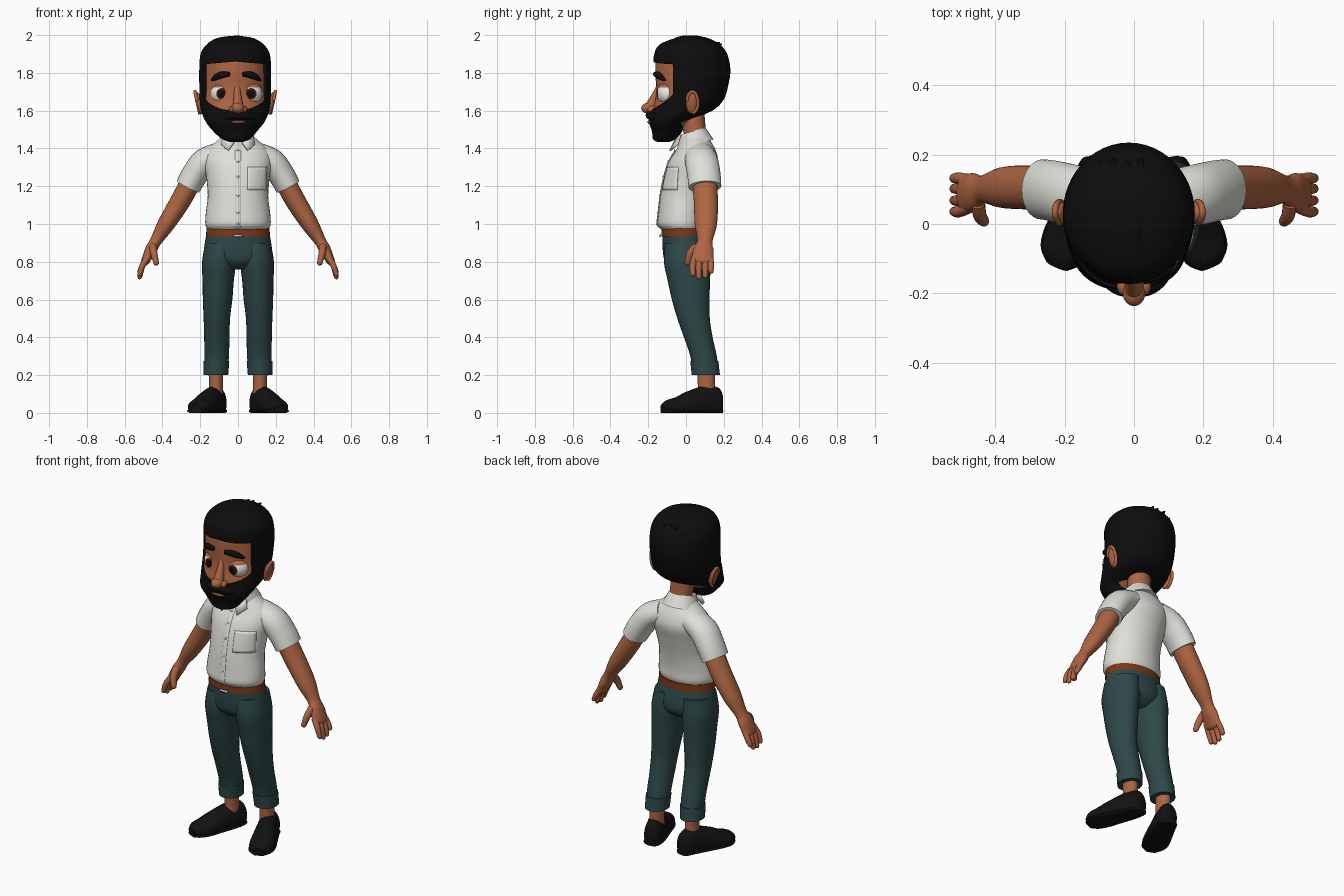
import bpy, bmesh
from math import sin, cos, pi, radians
from mathutils import Vector, Matrix

cube = bpy.data.objects.get("Cube")
if cube:
    bpy.data.objects.remove(cube, do_unlink=True)

CM = 0.01                      # part sizes are listed in hundredths of a unit
X, Y, Z = Vector((1, 0, 0)), Vector((0, 1, 0)), Vector((0, 0, 1))
SIDES = (("left", 1), ("right", -1))


def material(name, red, green, blue):
    mat = bpy.data.materials.new(name)
    mat.use_nodes = True
    colour = (red, green, blue, 1)
    mat.diffuse_color = colour
    shader = next(n for n in mat.node_tree.nodes if n.type == "BSDF_PRINCIPLED")
    shader.inputs["Base Color"].default_value = colour
    return mat


skin = material("warm skin", .42, .13, .055)
black = material("black hair", .004, .004, .004)
white = material("off white cloth", .74, .74, .69)
teal = material("dark teal cloth", .027, .064, .065)
leather = material("brown leather", .2, .038, .008)
shoe_black = material("black shoe", .006, .006, .006)
eye_white = material("eye white", .8, .8, .77)
iris_brown = material("iris brown", .045, .018, .008)
lip = material("lip brown", .25, .06, .035)
metal = material("pale metal", .6, .58, .5)


def finish(name, bm, *mats):
    bmesh.ops.recalc_face_normals(bm, faces=bm.faces)
    mesh = bpy.data.meshes.new(name)
    bm.to_mesh(mesh)
    bm.free()
    for mat in mats:
        mesh.materials.append(mat)
    obj = bpy.data.objects.new(name, mesh)
    bpy.context.collection.objects.link(obj)
    return obj


def spline(rows, steps=4):
    """Smoothly fill in the rows between the given ones."""
    padded = [rows[0]] + rows + [rows[-1]]
    result = []
    for group in zip(padded, padded[1:], padded[2:], padded[3:]):
        for k in range(steps):
            t = k / steps
            result.append([.5 * CM * (2*b + (c-a)*t + (2*a-5*b+4*c-d)*t*t + (3*b-a-3*c+d)*t**3)
                           for a, b, c, d in zip(*group)])
    return result + [[v * CM for v in rows[-1]]]


def loft(name, rows, mat, ref=Y, flat=False, tip=False, floor=None, side=1, shift=0, sides=28):
    """Skin ellipses (x, y, z, radius along ref, radius across) into a solid."""
    path = spline(rows)
    centres = [Vector(r[:3]) for r in path]
    rings = []
    for i, row in enumerate(path):
        ahead, behind = centres[min(i + 1, len(path) - 1)], centres[max(i - 1, 0)]
        tangent = Z if flat else (ahead - behind).normalized()
        rings.append((centres[i], tangent, row[3], row[4]))
    if tip:
        c, t, a, b = rings[-1]
        for angle in (.5, 1, 1.45):
            rings.append((c + t * min(a, b) * sin(angle), t, a * cos(angle), b * cos(angle)))
    bm = bmesh.new()
    loops = []
    for c, t, a, b in rings:
        u = (ref - t * ref.dot(t)).normalized()
        v = t.cross(u)
        loop = []
        for k in range(sides):
            angle = 2 * pi * k / sides
            p = c + u * a * cos(angle) + v * b * sin(angle)
            if floor is not None:
                p.z = max(p.z, floor)
            loop.append(bm.verts.new((p.x * side + shift * CM, p.y, p.z)))
        loops.append(loop)
    for low, high in zip(loops, loops[1:]):
        for k in range(sides):
            n = (k + 1) % sides
            bm.faces.new((low[k], low[n], high[n], high[k]))
    bm.faces.new(loops[0])
    bm.faces.new(loops[-1])
    return finish(name, bm, mat)


def pair(name, rows, mat, **options):
    for label, side in SIDES:
        loft(f"{label}_{name}", rows, mat, side=side, **options)


def ball(name, centre, radii, *mats, turn=None):
    bm = bmesh.new()
    bmesh.ops.create_uvsphere(bm, u_segments=28, v_segments=18, radius=1)
    bm.transform(Matrix.LocRotScale(Vector(centre) * CM, turn, Vector(radii) * CM))
    return finish(name, bm, *mats)


def plate(name, points, mat, thickness=.008):
    bm = bmesh.new()
    bm.faces.new([bm.verts.new(Vector(p) * CM) for p in points])
    obj = finish(name, bm, mat)
    obj.modifiers.new("thickness", "SOLIDIFY").thickness = thickness
    return obj


# Head and neck
loft("face", [(-1.5, -9.5, 150, 6.5, 9), (-1.5, -6.5, 156, 10.5, 15), (-1.5, -2.5, 161, 15, 17),
              (-1.5, 1, 166, 17.5, 17.6), (-1.5, 2.5, 172, 18.3, 17.8), (-1.5, 3, 180, 19.2, 17.8),
              (-1.5, 2.5, 188, 18, 17), (-1.5, 2, 192, 12, 12)], skin, flat=True, sides=40)
loft("neck", [(0, 6, 138, 6.5, 7), (0, 4.5, 150, 6, 6.5), (-1, 3, 162, 6.5, 7)], skin)

# Hair and beard in one mass, opened at the face
hair = loft("hair_and_beard", [
    (-1, -12, 143.3, 3, 3), (-1, -11.5, 145, 6, 7.5), (-1.5, -10, 149, 8, 11.5),
    (-1.5, -9.5, 154, 10, 15.5), (-1.5, -2.5, 160, 16.5, 18), (-1.5, 1, 166, 19, 18.8),
    (-1.5, 2.5, 174, 20, 19), (-1.5, 3, 182, 20.5, 19), (-1.5, 2.5, 190, 19.3, 18.3),
    (-1.5, 2, 195, 16, 15.2), (-1.5, 3, 198.3, 9, 10), (-1.5, 4, 199.4, 3, 4)],
    black, flat=True, sides=48)
outline = [(-.015 + .17 * cos(pi + pi * k / 20), 1.7 + .1 * sin(pi + pi * k / 20)) for k in range(21)]
outline += [(.155, 1.845), (-.015, 1.86), (-.185, 1.845)]
bm = bmesh.new()
opening = bm.faces.new([bm.verts.new((x, -.5, z)) for x, z in outline])
grown = bmesh.ops.extrude_face_region(bm, geom=[opening])["geom"]
bmesh.ops.translate(bm, vec=Y * .43, verts=[g for g in grown if isinstance(g, bmesh.types.BMVert)])
cutter = finish("face_opening_cutter", bm, black)
cutter.hide_render = True
cut = hair.modifiers.new("face opening", "BOOLEAN")
cut.operation, cut.solver, cut.object = "DIFFERENCE", "EXACT", cutter
graph = bpy.context.evaluated_depsgraph_get()
hair.data = bpy.data.meshes.new_from_object(hair.evaluated_get(graph))
hair.modifiers.clear()
bpy.data.objects.remove(cutter, do_unlink=True)

# Swept locks over the crown
for i, x in enumerate((-9, -5, -1, 3, 7)):
    drop = (x + 1) ** 2 * .05
    loft(f"hair_lock_{i}", [(x, -14, 190 - drop, 1, 1.5), (x + 1, -5, 197 - drop, 1.8, 2.6),
                            (x, 6, 198 - drop, 1.7, 2.6), (x - 1, 15, 195.5 - drop, 1.2, 1.8),
                            (x - 1, 18 + i % 2, 196 - drop, .3, .4)], black, ref=Z, sides=12)

# Face features
pair("eyebrow", [(3.5, -16.5, 179.3, 1.1, 1), (7.5, -15.2, 179, 1.8, 1.4), (11, -13, 177.5, 1.5, 1.2),
                 (13, -11, 176, .5, .5)], black, ref=Z, shift=-1, sides=14)
pair("moustache", [(-1, -19, 157.5, 2.2, 2.4), (4, -18.5, 157.5, 2.3, 2.2), (8, -16, 156.5, 1.9, 1.8),
                   (11.5, -12, 155.5, .5, .5)], black, ref=Z, sides=16)
ball("mouth", (0, -18.8, 154), (4, 1.6, 1), lip)
loft("nose_bridge", [(-.5, -13.5, 174, 1.5, 1.8), (-.3, -16, 168, 2.2, 2), (0, -18.5, 162.5, 3, 2.8)], skin)
ball("nose_tip", (0, -19.7, 161.3), (3.3, 4, 2.9), skin)
for label, side in SIDES:
    ball(f"{label}_nostril", (side * 2.9, -18, 160.6), (2, 2.6, 1.9), skin)
    x = -.8 + side * 7.7
    eye = ball(f"{label}_eye", (x, -9.5, 169), (6, 6, 6), eye_white, iris_brown, black,
               turn=Matrix.Rotation(pi / 2, 3, "X").to_quaternion())
    for face in eye.data.polygons:
        facing = -face.normal.y
        face.material_index = 2 if facing > .965 else 1 if facing > .89 else 0
    lid = ball(f"{label}_eyelid", (x, -9.5, 169), (6.3, 6.3, 6.3), skin)
    bm = bmesh.new()
    bm.from_mesh(lid.data)
    spare = [f for f in bm.faces if f.normal.z < .55]
    bmesh.ops.delete(bm, geom=spare, context="FACES")
    bm.to_mesh(lid.data)
    bm.free()
    # Ears: thin bowl with a raised rim
    lean = Matrix.Rotation(side * radians(14), 3, "Y").to_quaternion()
    ball(f"{label}_ear", (-1.5 + side * 19, 3.2, 164), (1.8, 3.2, 6), skin, turn=lean)
    rim = [(-1.5 + side * (20 + 1.3 * sin(a)), 3.4 + 3 * cos(a), 164.3 + 5.8 * sin(a), .9, .9)
           for a in (-1.5, -.7, 0, .8, 1.6, 2.4, 3)]
    loft(f"{label}_ear_rim", rim, skin, ref=X, sides=10)

# Shirt
shirt = loft("shirt_body", [
    (0, -1.5, 97, 11.3, 16), (0, -2, 100, 13, 17.3), (0, -1.7, 106, 12.8, 17), (0, -.5, 115, 13, 16),
    (0, 1.7, 125, 13.3, 16.8), (0, 4, 133, 13, 18), (0, 5.2, 139, 10.5, 16.5),
    (0, 5, 144, 8, 11), (0, 5, 147, 6, 7.5)], white, flat=True, sides=40)
pair("sleeve", [(9, 7, 137, 8, 6.5), (17.5, 8.3, 133, 8.8, 7.2), (23, 9.5, 126, 8.8, 7),
                (26.5, 10, 119.7, 8.7, 6.7)], white)
loft("collar", [(0, 5, 142, 10, 10.5), (0, 3, 149, 7.5, 7.5)], white)
for label, side in SIDES:
    wing = [(1, -5.2, 144.5), (7.5, -2.5, 147), (9, -4, 142), (5, -8.2, 138.5)]
    plate(f"{label}_collar_wing", [(side * x, y, z) for x, y, z in wing], white)
front = [(0, -12.7, 97.5, .5, 1.6), (0, -15, 100, .5, 1.6), (0, -14.5, 106, .5, 1.6),
         (0, -13.5, 115, .5, 1.6), (0, -11.6, 125, .5, 1.6), (0, -9, 133, .5, 1.6), (0, -5.5, 139, .5, 1.6)]
loft("button_strip", front, white, sides=12)
for i, (x, y, z, *rest) in enumerate(front[1:]):
    ball(f"shirt_button_{i}", (x, y - .5, z), (.7, .3, .7), white)
bm = bmesh.new()
bmesh.ops.create_grid(bm, x_segments=8, y_segments=8, size=1)
bm.transform(Matrix.Translation((.1, -.3, 1.24)) @ Matrix.Rotation(pi / 2, 4, "X")
             @ Matrix.Diagonal((.05, .06, 1, 1)))
pocket = finish("chest_pocket", bm, white)
wrap = pocket.modifiers.new("wrap", "SHRINKWRAP")
wrap.target, wrap.wrap_method = shirt, "PROJECT"
wrap.use_project_y, wrap.use_positive_direction = True, True
thick = pocket.modifiers.new("thickness", "SOLIDIFY")
thick.thickness, thick.offset = .009, 0

# Arms and hands
pair("arm", [(23, 9.5, 126, 6.6, 5.4), (30, 10.5, 113, 6.4, 5.4), (38, 10.5, 100, 5.9, 4.6),
             (43.5, 10, 91, 4, 3.1), (46, 9.3, 86.5, 5.4, 3.1), (49, 8.7, 80.5, 5.7, 2.3)], skin, tip=True)
for i, y in enumerate((3.6, 6.8, 10.2, 13.2)):
    reach = (1.5, 0, .5, 3)[i]
    pair(f"finger_{i}", [(47.5, y * .8 + 2, 83, 1.8, 1.7), (50.5, y, 78, 1.7, 1.6),
                         (52, y, 72 + reach, 1.4, 1.3)], skin, tip=True, sides=14)
pair("thumb", [(45, 6, 88, 2.4, 2), (44.5, 2.5, 84.5, 2.2, 1.9), (43.3, .8, 79.5, 1.6, 1.5)],
     skin, tip=True, sides=14)

# Trousers and belt
loft("trouser_hips", [(0, -1, 97, 11.3, 16.2), (0, -.5, 92, 12, 17.2), (0, .3, 85, 12.5, 18),
                      (0, .5, 80, 11.5, 16), (0, .5, 76, 7, 9)], teal, flat=True, sides=36)
pair("trouser_leg", [(9, .5, 90, 11.5, 8.3), (10, .7, 80, 12.4, 9), (10.5, 1.5, 70, 11.2, 8.3),
                     (10.8, 2.5, 60, 10, 7.8), (11.2, 4, 50, 8.6, 7), (11.2, 6.5, 40, 7.6, 6.7),
                     (11.3, 9.3, 30, 7, 6.5), (11.6, 10.4, 20.5, 7, 6.1)], teal, flat=True)
pair("trouser_cuff", [(11.4, 9.7, 27.5, 7.4, 6.8), (11.7, 10.5, 20, 7.5, 6.5)], teal, flat=True)
loft("belt", [(0, -1, 93.5, 12.1, 17), (0, -1, 98, 11.9, 16.6)], leather, flat=True, sides=40)
plate("belt_buckle", [(-2.5, -13.3, 93.2), (2.5, -13.3, 93.2), (2.5, -13.3, 94.4), (-2.5, -13.3, 94.4)], metal)

# Ankles and shoes
pair("ankle", [(11.7, 11, 8, 4.8, 3.9), (11.7, 10.8, 16, 4.6, 3.7), (11.7, 10.5, 25, 5, 4)], skin, flat=True)
foot = [(10, 19.3, 5, 4.5, 2.5), (10.4, 17.5, 5, 8, 4.6), (12.3, 11.5, 5, 9.6, 5.6), (16, 3, 4, 8, 6.4),
        (19, -4, 3, 5.7, 7), (21, -9.2, 3, 4, 6), (22.3, -12.3, 2.5, 2, 3)]
pair("shoe", foot, shoe_black, ref=Z, floor=0)
pair("shoe_sole", [(x, y, 1, 1.5, w * 1.06) for x, y, z, h, w in foot], shoe_black, ref=Z, floor=0)

# Smooth shading with sharp hems and cut edges
meshes = [o for o in bpy.context.scene.objects if o.type == "MESH"]
for obj in meshes:
    obj.select_set(True)
bpy.context.view_layer.objects.active = meshes[0]
bpy.ops.object.shade_smooth_by_angle(angle=radians(42))
